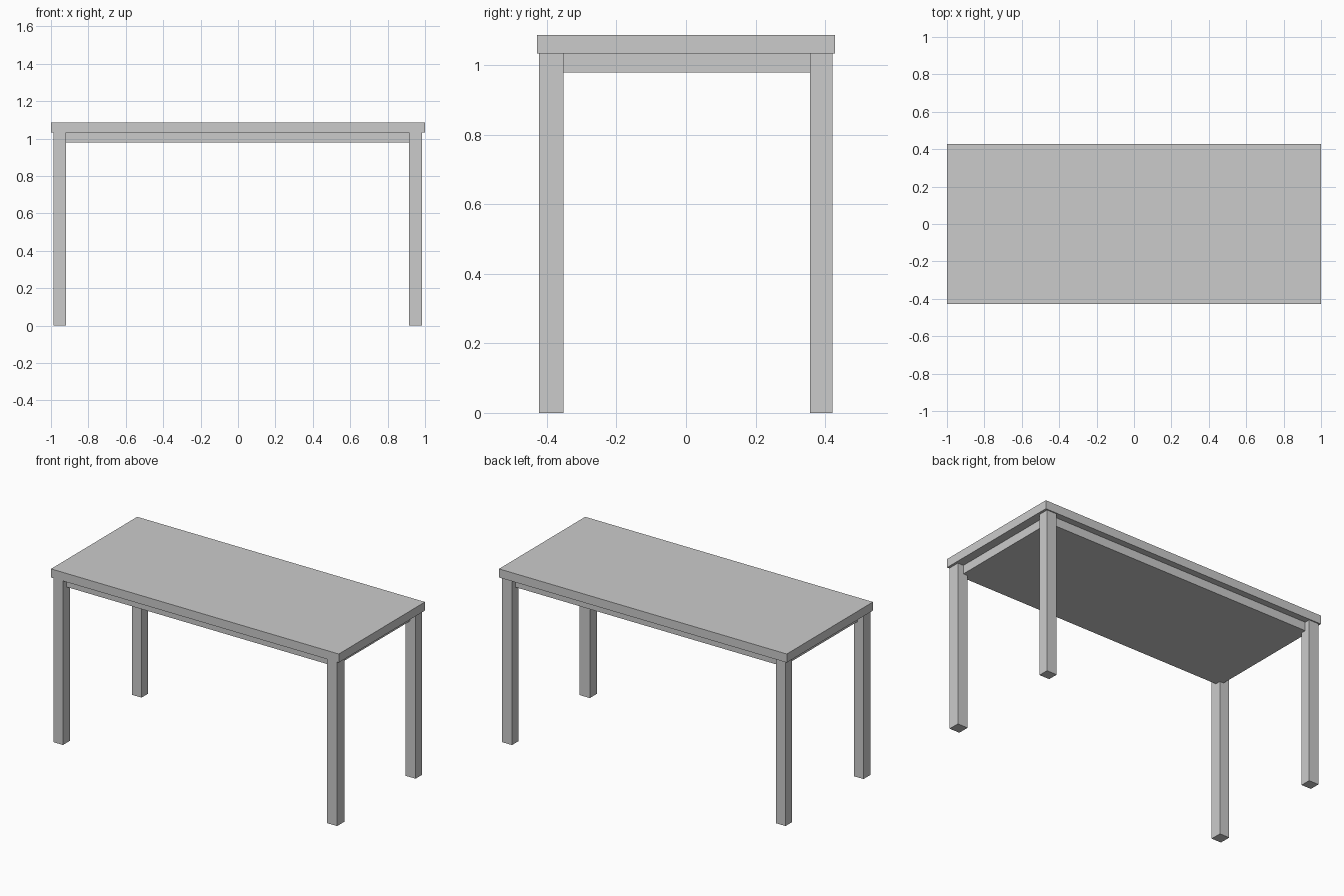
import bpy

if "Cube" in bpy.data.objects:
    bpy.data.objects.remove(bpy.data.objects["Cube"])


def box(name, x, y, z):
    """Axis-aligned box from (min, max) ranges."""
    bpy.ops.mesh.primitive_cube_add(size=1, location=[(a + b) / 2 for a, b in (x, y, z)])
    ob = bpy.context.object
    ob.name = name
    ob.scale = [b - a for a, b in (x, y, z)]
    bpy.ops.object.transform_apply(location=False, rotation=False, scale=True)
    return ob


TOP, UNDERSIDE, APRON_BOTTOM = 1.087, 1.033, 0.979

# Table top
box("table_top", (-1.0, 1.0), (-0.428, 0.428), (UNDERSIDE, TOP))

# Solid apron slab, set back from the outer leg faces
box("apron", (-0.947, 0.945), (-0.387, 0.387), (APRON_BOTTOM, UNDERSIDE))

# Four square legs
for side, x in (("left", (-0.987, -0.92)), ("right", (0.915, 0.985))):
    for end, y in (("front", (-0.423, -0.352)), ("back", (0.356, 0.421))):
        box(f"{end}_{side}_leg", x, y, (0.0, UNDERSIDE))
